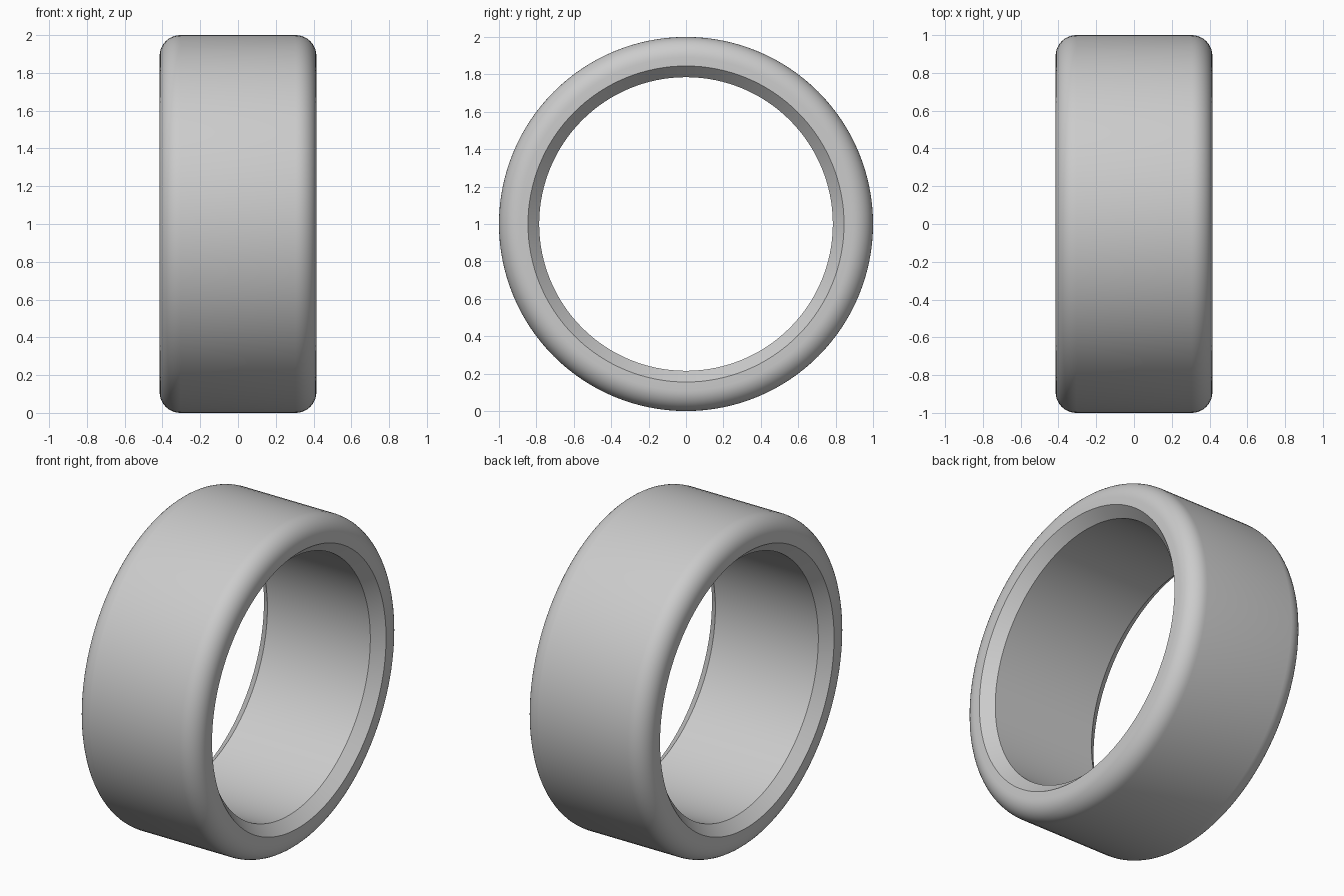
import bpy
import bmesh
import math

if "Cube" in bpy.data.objects:
    bpy.data.objects.remove(bpy.data.objects["Cube"])

SEGMENTS = 128
HALF_WIDTH = 0.415   # half width along x
OUTER_R = 1.0
CORNER = 0.11        # outer edge rounding
LIP_R = 0.845        # where the side wall meets the chamfer
BORE_R = 0.785
CHAMFER = 0.065      # chamfer depth along x

# Half cross-section as (x, radius), from the bore out to the tread
half = [(HALF_WIDTH - CHAMFER, BORE_R), (HALF_WIDTH, LIP_R)]
for i in range(11):
    a = math.radians(90 * i / 10)
    half.append((HALF_WIDTH - CORNER + CORNER * math.cos(a),
                 OUTER_R - CORNER + CORNER * math.sin(a)))
profile = half + [(-x, r) for x, r in reversed(half)]

# Sweep the closed section around the x axis
bm = bmesh.new()
rings = []
for s in range(SEGMENTS):
    t = 2 * math.pi * s / SEGMENTS
    rings.append([bm.verts.new((x, r * math.cos(t), 1 + r * math.sin(t)))
                  for x, r in profile])
n = len(profile)
for s in range(SEGMENTS):
    a, b = rings[s], rings[(s + 1) % SEGMENTS]
    for i in range(n):
        j = (i + 1) % n
        bm.faces.new((a[i], a[j], b[j], b[i]))
bmesh.ops.recalc_face_normals(bm, faces=bm.faces[:])

mesh = bpy.data.meshes.new("tire_ring")
bm.to_mesh(mesh)
bm.free()
ring = bpy.data.objects.new("tire_ring", mesh)
bpy.context.collection.objects.link(ring)

# Plain grey material
grey = bpy.data.materials.new("light grey")
grey.diffuse_color = (0.6, 0.6, 0.6, 1)
grey.use_nodes = True
grey.node_tree.nodes["Principled BSDF"].inputs["Base Color"].default_value = grey.diffuse_color
mesh.materials.append(grey)

# Smooth rounding, sharp chamfer edges
bpy.context.view_layer.objects.active = ring
ring.select_set(True)
bpy.ops.object.shade_smooth_by_angle(angle=math.radians(30))
